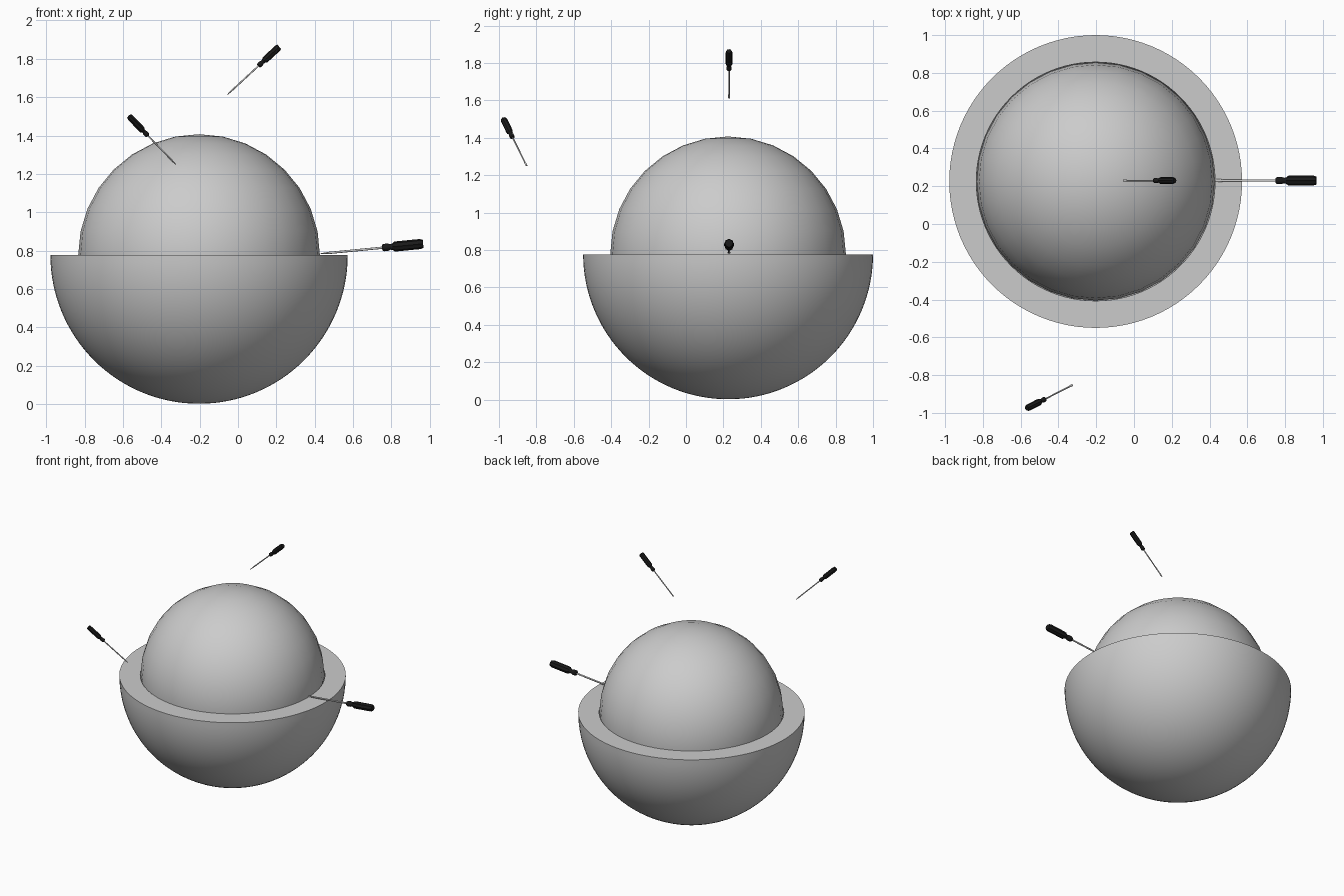
import bpy
from math import cos, sin, pi
from mathutils import Vector

if "Cube" in bpy.data.objects:
    bpy.data.objects.remove(bpy.data.objects["Cube"])

CENTRE = Vector((-0.203, 0.225, 0.777))

black = bpy.data.materials.new("black_rubber")
black.diffuse_color = (0.01, 0.01, 0.01, 1)
black.use_nodes = True
black.node_tree.nodes["Principled BSDF"].inputs["Base Color"].default_value = black.diffuse_color


def lathe(name, profile, sides, loc, flute=None, squash=None, mat=None, angle=0.6):
    """Revolve (radius, height) points about z; flute / squash alter chosen rings."""
    verts, faces, rings = [], [], []
    for i, (r, z) in enumerate(profile):
        if r < 1e-6:
            rings.append([len(verts)])
            verts.append((0, 0, z))
            continue
        rings.append(list(range(len(verts), len(verts) + sides)))
        for k in range(sides):
            a = 2 * pi * k / sides
            rr = r * (0.86 if flute and flute[0] <= i <= flute[1] and k % 2 else 1)
            sx, sy = squash.get(i, (1, 1)) if squash else (1, 1)
            verts.append((rr * cos(a) * sx, rr * sin(a) * sy, z))
    for a, b in zip(rings, rings[1:]):
        for k in range(sides):
            n = (k + 1) % sides
            if len(a) == 1:
                faces.append((a[0], b[n], b[k]))
            elif len(b) == 1:
                faces.append((a[k], a[n], b[0]))
            else:
                faces.append((a[k], a[n], b[n], b[k]))
    me = bpy.data.meshes.new(name)
    me.from_pydata(verts, [], faces)
    ob = bpy.data.objects.new(name, me)
    bpy.context.collection.objects.link(ob)
    ob.location = loc
    if mat:
        me.materials.append(mat)
    bpy.ops.object.select_all(action='DESELECT')
    ob.select_set(True)
    bpy.context.view_layer.objects.active = ob
    bpy.ops.object.shade_smooth_by_angle(angle=angle)
    return ob


def arc(r, a0, a1, n):
    return [(abs(r * cos(a0 + (a1 - a0) * i / n)), r * sin(a0 + (a1 - a0) * i / n))
            for i in range(n + 1)]


# Thick half-sphere shell with a flat rim
lathe("lower_shell", arc(0.775, -pi / 2, 0, 32) + arc(0.632, 0, -pi / 2, 24), 96, CENTRE)

# Inner ball resting in the shell
lathe("inner_ball", arc(0.63, -pi / 2, pi / 2, 16), 32, CENTRE)


# Screwdrivers, drawn at unit length with the tip at the origin
def screwdriver(name, tip, end):
    tip, end = Vector(tip), Vector(end)
    rot = (end - tip).to_track_quat('Z', 'Y')
    blade = [(0, 0), (0.012, 0), (0.012, 0.04), (0.011, 0.08), (0.011, 0.62), (0, 0.62)]
    grip = [(0, 0.6), (0.026, 0.6), (0.036, 0.615), (0.036, 0.655), (0.027, 0.68),
            (0.03, 0.70), (0.047, 0.72), (0.049, 0.75), (0.049, 0.97), (0.04, 1), (0, 1)]
    parts = [lathe(name + "_blade", blade, 12, tip,
                   squash={1: (1.3, 0.3), 2: (1.3, 0.6)}),
             lathe(name + "_handle", grip, 16, tip, flute=(6, 9), mat=black, angle=0.4)]
    for ob in parts:
        ob.rotation_mode = 'QUATERNION'
        ob.rotation_quaternion = rot
        ob.scale = [(end - tip).length] * 3


screwdriver("side_screwdriver", (0.43, 0.23, 0.784), (0.965, 0.23, 0.836))
screwdriver("upper_screwdriver", (-0.057, 0.23, 1.612), (0.215, 0.23, 1.863))
screwdriver("front_screwdriver", (-0.325, -0.852, 1.25), (-0.567, -0.976, 1.5))
